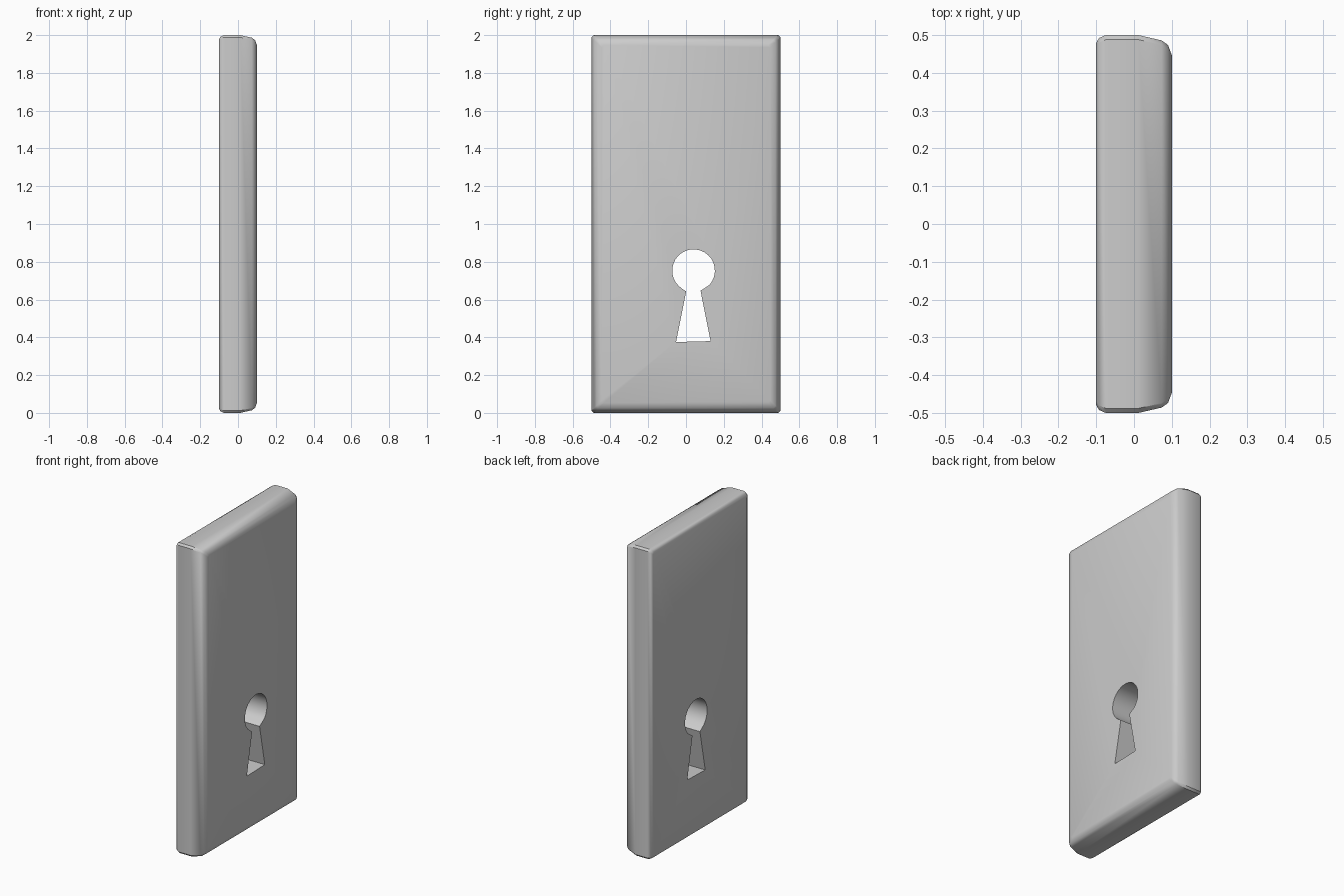
import bpy, bmesh, math

if "Cube" in bpy.data.objects:
    bpy.data.objects.remove(bpy.data.objects["Cube"])


def loft(name, rings):
    """Closed solid skinned through matching rings of points."""
    bm = bmesh.new()
    loops = [[bm.verts.new(p) for p in ring] for ring in rings]
    n = len(loops[0])
    for a, b in zip(loops, loops[1:]):
        for i in range(n):
            j = (i + 1) % n
            bm.faces.new((a[i], a[j], b[j], b[i]))
    bm.faces.new(loops[0][::-1])
    bm.faces.new(loops[-1])
    bmesh.ops.recalc_face_normals(bm, faces=bm.faces[:])
    mesh = bpy.data.meshes.new(name)
    bm.to_mesh(mesh)
    bm.free()
    obj = bpy.data.objects.new(name, mesh)
    bpy.context.collection.objects.link(obj)
    return obj


def plate_ring(x, inset, cut=0.012):
    """Upright rectangle at depth x with slightly clipped corners."""
    h, v = 0.5 - inset, 1.0 - inset
    pts = [(h, v - cut), (h - cut, v), (-h + cut, v), (-h, v - cut),
           (-h, -v + cut), (-h + cut, -v), (h - cut, -v), (h, -v + cut)]
    return [(x, y, z + 1.0) for y, z in pts]


# Plate: small rounding at the back, broad rounding at the front (depth, inset)
profile = [(-0.1, 0.021), (-0.093, 0.008), (-0.075, 0.0), (0.012, 0.0),
           (0.073, 0.014), (0.09, 0.026), (0.1, 0.053)]
plate = loft("keyhole_plate", [plate_ring(x, i) for x, i in profile])

# Keyhole cutter: round top with a flared slot below
keyhole = [(0.13, 0.38), (0.077, 0.647)]
start, end = math.radians(-55), math.radians(250)
for i in range(1, 24):
    a = start + (end - start) * i / 24
    keyhole.append((0.04 + 0.113 * math.cos(a), 0.753 + 0.113 * math.sin(a)))
keyhole += [(0.001, 0.643), (-0.053, 0.375)]
cutter = loft("keyhole_cutter", [[(x, y, z) for y, z in keyhole] for x in (-0.3, 0.3)])
cutter.hide_render = True

# Cut the keyhole through the plate
mod = plate.modifiers.new("keyhole", "BOOLEAN")
mod.operation = "DIFFERENCE"
mod.solver = "EXACT"
mod.object = cutter
bpy.context.view_layer.objects.active = plate
plate.select_set(True)
bpy.ops.object.modifier_apply(modifier=mod.name)
bpy.data.objects.remove(cutter)
bpy.ops.object.shade_smooth_by_angle(angle=math.radians(40))
